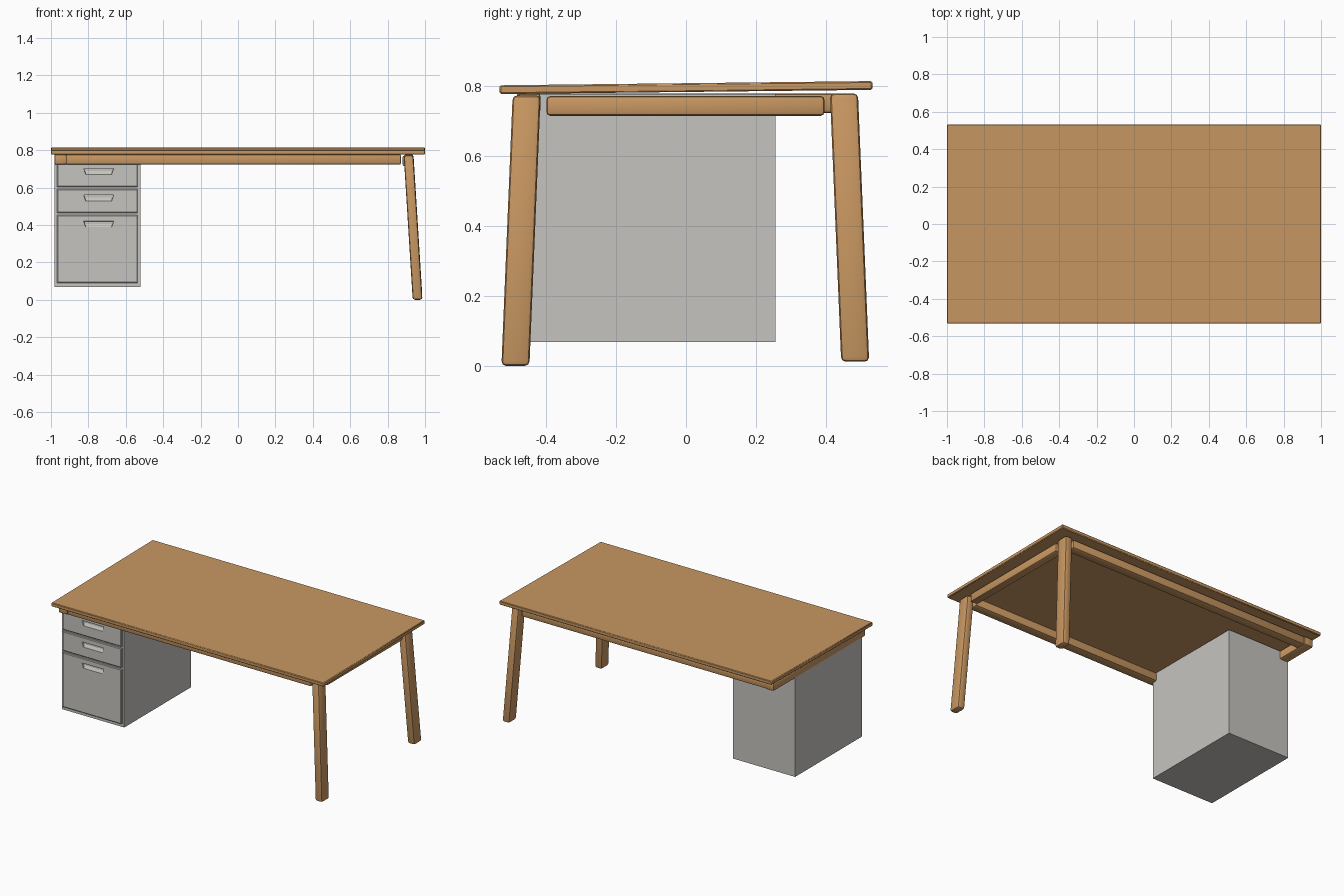
import bpy, bmesh, math
from mathutils import Vector

if "Cube" in bpy.data.objects:
    bpy.data.objects.remove(bpy.data.objects["Cube"])


def material(name, rgb):
    m = bpy.data.materials.new(name)
    m.diffuse_color = (*rgb, 1)
    m.use_nodes = True
    m.node_tree.nodes["Principled BSDF"].inputs["Base Color"].default_value = m.diffuse_color
    return m


WOOD = material("warm wood", (0.58, 0.31, 0.12))
GREY = material("light grey metal", (0.56, 0.55, 0.52))


def finish(name, bm, mat, smooth=False):
    bmesh.ops.recalc_face_normals(bm, faces=bm.faces)
    me = bpy.data.meshes.new(name)
    bm.to_mesh(me)
    bm.free()
    me.materials.append(mat)
    ob = bpy.data.objects.new(name, me)
    bpy.context.collection.objects.link(ob)
    if smooth:
        bpy.ops.object.select_all(action='DESELECT')
        ob.select_set(True)
        bpy.context.view_layer.objects.active = ob
        bpy.ops.object.shade_smooth_by_angle(angle=math.radians(40))
    return ob


def box(name, lo, hi, mat, bevel=0, segments=2, lean=(0, 0), rise=0):
    """Box from lo to hi; lean shifts the bottom sideways, rise lifts the back edge."""
    bm = bmesh.new()
    bmesh.ops.create_cube(bm, size=1)
    lo, hi = Vector(lo), Vector(hi)
    for v in bm.verts:
        t = v.co + Vector((.5, .5, .5))
        v.co = Vector([lo[i] + (hi[i] - lo[i]) * t[i] for i in range(3)])
        v.co.x += lean[0] * (1 - t.z)
        v.co.y += lean[1] * (1 - t.z)
        v.co.z += rise * t.y
    if bevel:
        bmesh.ops.bevel(bm, geom=bm.edges[:], offset=bevel, segments=segments,
                        profile=.5, affect='EDGES')
    return finish(name, bm, mat, bevel > 0)


# table top, rising slightly towards the back
box("table_top", (-1, -.532, .776), (1, .532, .801), WOOD, .004, 1, rise=.012)

# two splayed legs on the right
box("front_leg", (.886, -.495, 0), (.938, -.415, .772), WOOD, .013, lean=(.048, -.032))
box("back_leg", (.886, .411, .012), (.938, .491, .778), WOOD, .013, lean=(.048, .032))

# rails under the top
for name, s in (("front_rail", -1), ("back_rail", 1)):
    a, b = sorted((s * .415, s * .48))
    box(name, (-.92, a, .722), (.872, b, .778), WOOD, .01)
box("right_rail", (.88, -.398, .714), (.935, .395, .77), WOOD, .01)
box("left_rail", (-.982, -.485, .722), (-.915, .485, .778), WOOD, .01)

# drawer cabinet that carries the left end
box("cabinet", (-.98, -.448, .068), (-.522, .255, .776), GREY)


def drawer(name, z0, z1, grip_top):
    """Drawer front with a tapered finger recess, deeper at its top."""
    bm = bmesh.new()
    x0, x1, yf, yb = -.967, -.536, -.459, -.44

    def ring(pts):
        return [bm.verts.new(p) for p in pts]

    def bridge(a, b):
        for i in range(4):
            j = (i + 1) % 4
            bm.faces.new((a[i], a[j], b[j], b[i]))

    gz0, gz1 = grip_top - .032, grip_top
    back = ring([(x0, yb, z0), (x1, yb, z0), (x1, yb, z1), (x0, yb, z1)])
    rim = ring([(x0, yf + .003, z0), (x1, yf + .003, z0),
                (x1, yf + .003, z1), (x0, yf + .003, z1)])
    front = ring([(x0 + .004, yf, z0 + .004), (x1 - .004, yf, z0 + .004),
                  (x1 - .004, yf, z1 - .004), (x0 + .004, yf, z1 - .004)])
    grip = ring([(-.815, yf, gz0), (-.675, yf, gz0), (-.665, yf, gz1), (-.825, yf, gz1)])
    floor = ring([(-.813, yf + .002, gz0 + .002), (-.677, yf + .002, gz0 + .002),
                  (-.667, yf + .018, gz1 - .002), (-.823, yf + .018, gz1 - .002)])
    rings = [back, rim, front, grip, floor]
    for a, b in zip(rings, rings[1:]):
        bridge(a, b)
    bm.faces.new(floor)
    bm.faces.new(back)
    finish(name, bm, GREY)


drawer("top_drawer", .604, .73, .702)
drawer("middle_drawer", .464, .592, .56)
drawer("bottom_drawer", .09, .452, .42)
